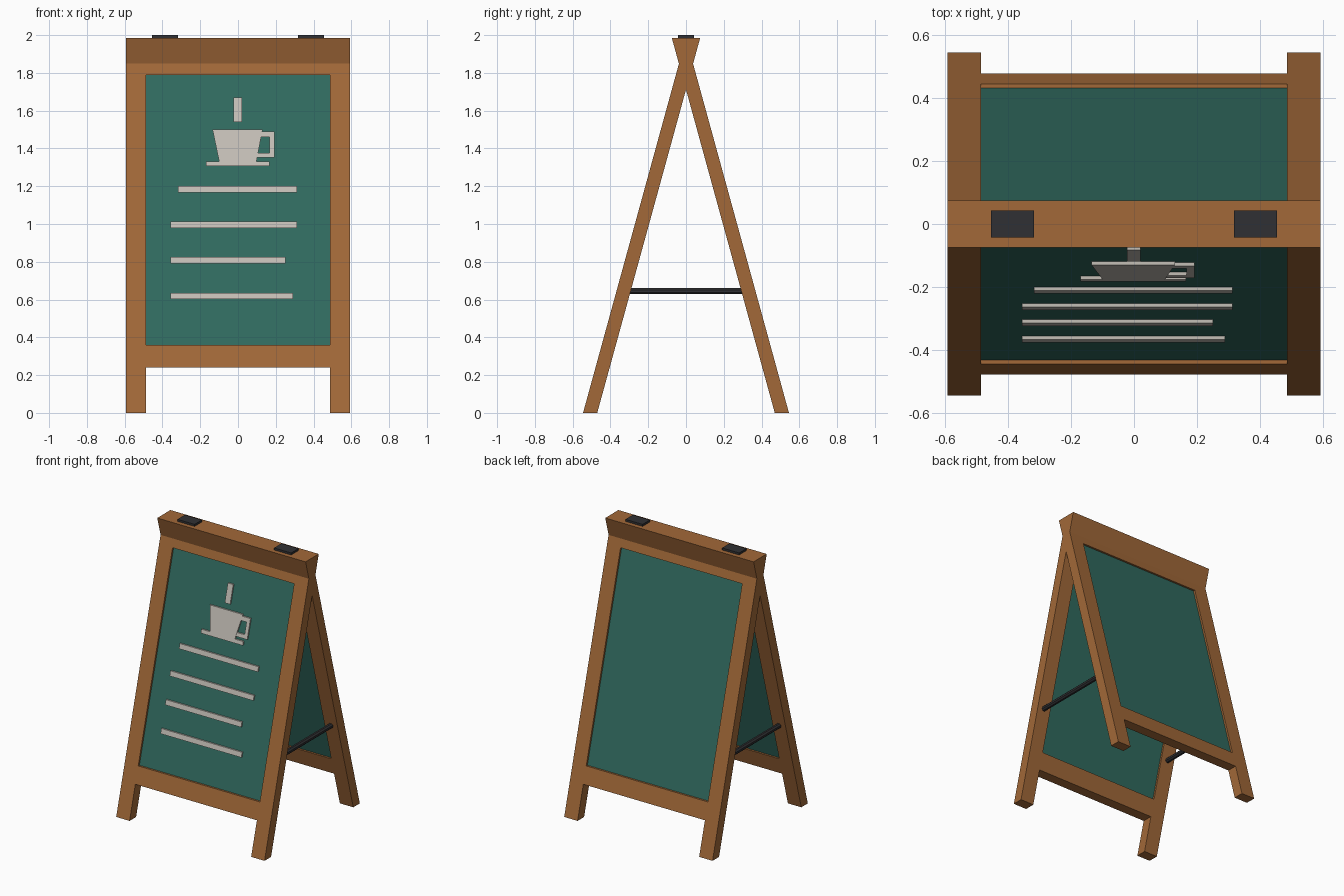
import bpy, bmesh, math
from mathutils import Matrix

if "Cube" in bpy.data.objects:
    bpy.data.objects.remove(bpy.data.objects["Cube"])

TOP = 1.985               # height of the wooden frame
FOOT = 0.545              # outer y of the feet
THICK = 0.075             # frame thickness along y
LEAN = FOOT / TOP         # y shift per unit of height


def material(name, rgb):
    m = bpy.data.materials.new(name)
    m.diffuse_color = (*rgb, 1)
    m.use_nodes = True
    m.node_tree.nodes["Principled BSDF"].inputs["Base Color"].default_value = m.diffuse_color
    return m


WOOD = material("wood", (0.36, 0.14, 0.04))
GREEN = material("board_green", (0.03, 0.145, 0.115))
CHALK = material("chalk", (0.55, 0.52, 0.47))
DARK = material("dark_metal", (0.03, 0.03, 0.033))


def finish(name, bm, mat):
    bmesh.ops.recalc_face_normals(bm, faces=bm.faces)
    me = bpy.data.meshes.new(name)
    bm.to_mesh(me)
    bm.free()
    me.materials.append(mat)
    ob = bpy.data.objects.new(name, me)
    bpy.context.collection.objects.link(ob)
    return ob


def rect(x0, x1, z0, z1):
    return [(x0, z0), (x1, z0), (x1, z1), (x0, z1)]


def leaning(name, polys, depth0, depth1, mat, back=False):
    """Extrude x-z outlines along y, then lean them with the panel."""
    bm = bmesh.new()
    for p in polys:
        bm.faces.new([bm.verts.new((x, depth0, z)) for x, z in p])
    bmesh.ops.remove_doubles(bm, verts=bm.verts, dist=1e-5)
    ext = bmesh.ops.extrude_face_region(bm, geom=bm.faces[:], use_keep_orig=True)
    new = [g for g in ext["geom"] if isinstance(g, bmesh.types.BMVert)]
    bmesh.ops.translate(bm, verts=new, vec=(0, depth1 - depth0, 0))
    for v in bm.verts:
        v.co.y += LEAN * v.co.z - FOOT
    if back:
        bmesh.ops.rotate(bm, verts=bm.verts, cent=(0, 0, 0),
                         matrix=Matrix.Rotation(math.pi, 3, 'Z'))
    return finish(name, bm, mat)


# Frames: posts and rails as one grid with the board opening and foot gap left out
xs = [-0.594, -0.487, 0.487, 0.594]
zs = [0, 0.24, 0.36, 1.79, TOP]
cells = [rect(xs[i], xs[i + 1], zs[j], zs[j + 1])
         for i in range(3) for j in range(4) if not (i == 1 and j in (0, 2))]
for side in ("front", "back"):
    back = side == "back"
    leaning(side + "_frame", cells, 0, THICK, WOOD, back)
    leaning(side + "_board", [rect(xs[1], xs[2], zs[2], zs[3])],
            0.014, THICK - 0.014, GREEN, back)

# Chalk drawing: cup, handle, saucer, steam and menu lines
drawing = {
    "cup": [(-0.1, 1.332), (0.098, 1.332), (0.13, 1.5), (-0.135, 1.5)],
    "cup_handle": [(0.102, 1.351), (0.193, 1.351), (0.193, 1.489), (0.128, 1.489),
                   (0.122, 1.46), (0.167, 1.46), (0.167, 1.377), (0.107, 1.377)],
    "saucer": rect(-0.17, 0.166, 1.306, 1.332),
    "steam": rect(-0.023, 0.02, 1.54, 1.67),
}
lines = [(-0.318, 0.313, 1.185), (-0.357, 0.313, 0.997),
         (-0.357, 0.252, 0.808), (-0.357, 0.29, 0.619)]
for i, (x0, x1, z) in enumerate(lines):
    drawing[f"menu_line_{i + 1}"] = rect(x0, x1, z - 0.017, z + 0.017)
for name, outline in drawing.items():
    leaning(name, [outline], 0.003, 0.016, CHALK)

# Hinges on top and stay bars between the legs
for s, side in ((-1, "left"), (1, "right")):
    bm = bmesh.new()
    bmesh.ops.create_cube(bm, size=1, matrix=Matrix.Translation((s * 0.387, 0, 1.99))
                          @ Matrix.Diagonal((0.137, 0.085, 0.02, 1)))
    finish(side + "_hinge", bm, DARK)
    bm = bmesh.new()
    bmesh.ops.create_cone(bm, cap_ends=True, segments=8, radius1=0.018, radius2=0.018,
                          depth=0.61, matrix=Matrix.Translation((s * 0.54, 0, 0.645))
                          @ Matrix.Rotation(math.pi / 2, 4, 'X')
                          @ Matrix.Rotation(math.pi / 8, 4, 'Z'))
    finish(side + "_stay_bar", bm, DARK)
